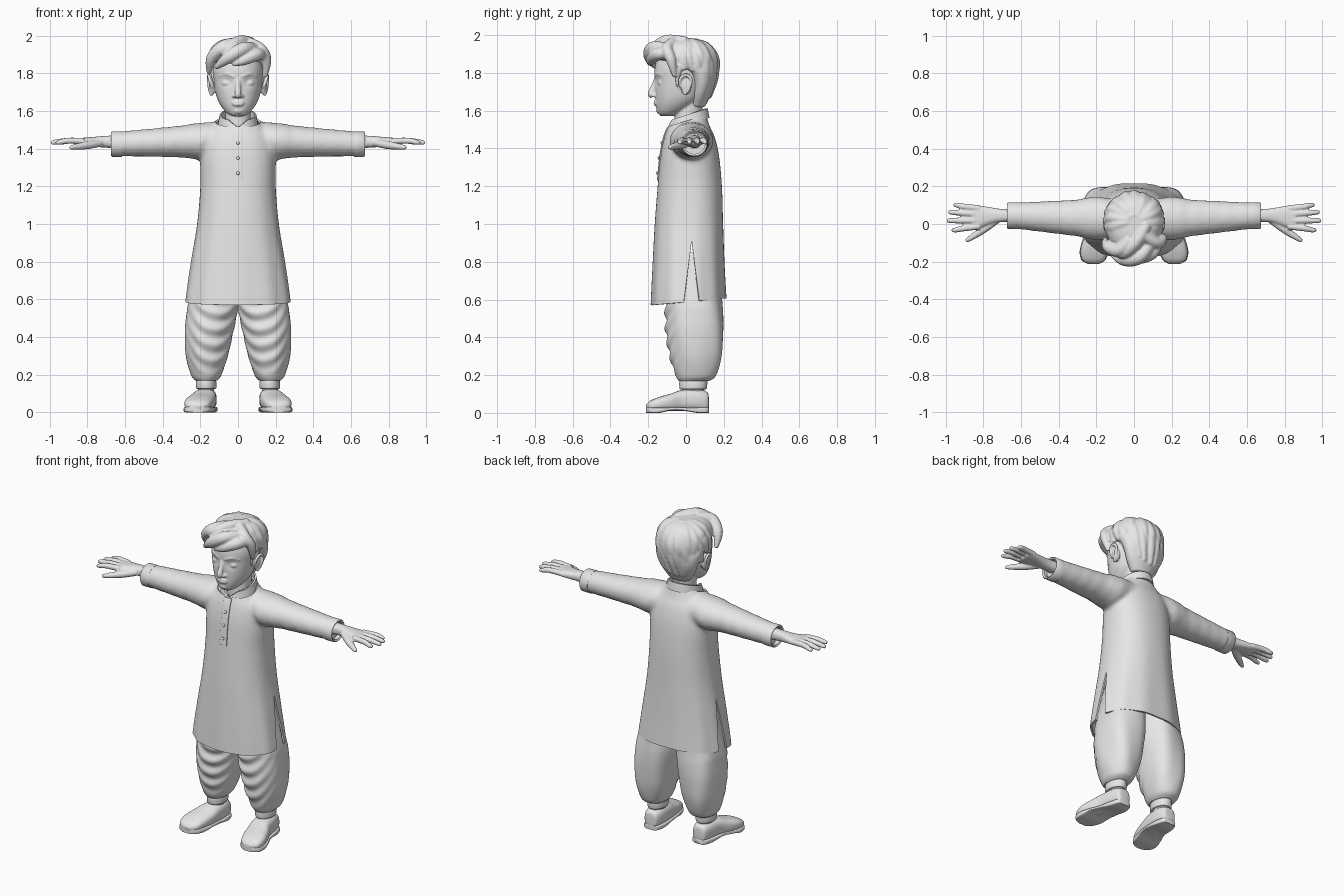
import bpy, bmesh, random
from math import sin, cos, pi, exp, radians, copysign
from mathutils import Vector, Matrix

random.seed(4)
if "Cube" in bpy.data.objects:
    bpy.data.objects.remove(bpy.data.objects["Cube"])

clay = bpy.data.materials.new("light_grey")
clay.use_nodes = True
clay.diffuse_color = (0.8, 0.8, 0.8, 1)
clay.node_tree.nodes["Principled BSDF"].inputs["Base Color"].default_value = (0.8, 0.8, 0.8, 1)


def resample(rows, steps):
    """Catmull-Rom through rows of numbers."""
    out = []
    for i in range(len(rows) - 1):
        p = [rows[max(0, min(len(rows) - 1, i + k))] for k in (-1, 0, 1, 2)]
        for s in range(steps):
            t = s / steps
            out.append([b + 0.5 * t * (c - a + t * (2*a - 5*b + 4*c - d + t * (3*(b - c) + d - a)))
                        for a, b, c, d in zip(*p)])
    return out + [list(rows[-1])]


def skin(bm, rings):
    loops = [[bm.verts.new(co) for co in ring] for ring in rings]
    n = len(loops[0])
    for lo, hi in zip(loops, loops[1:]):
        for i in range(n):
            j = (i + 1) % n
            bm.faces.new((lo[i], lo[j], hi[j], hi[i]))
    bm.faces.new(loops[0][::-1])
    bm.faces.new(loops[-1])


def loft(bm, rows, axis="z", n=32, steps=4, power=2.0, bulge=None):
    """Rows hold: position on the axis, then low and high extents of both cross directions."""
    rings = []
    for t, a0, a1, b0, b1 in resample(rows, steps):
        ring = []
        for i in range(n):
            ang = 2 * pi * i / n
            k = bulge(ang, t) if bulge else 1
            u, v = (copysign(abs(w) ** (2 / power), w) * k / 2 for w in (cos(ang), sin(ang)))
            a, b = (a0 + a1) / 2 + (a1 - a0) * u, (b0 + b1) / 2 + (b1 - b0) * v
            ring.append({"z": (a, b, t), "x": (t, a, b), "y": (a, t, b)}[axis])
        rings.append(ring)
    skin(bm, rings)


def tube(bm, pts, n=12, steps=5):
    """Tapered tube through points of x, y, z, radius."""
    path = resample(pts, steps)
    locs = [Vector(p[:3]) for p in path]
    side, rings = Vector((0.31, 0.52, 0.8)), []
    for i, p in enumerate(path):
        t = (locs[min(i + 1, len(locs) - 1)] - locs[max(i - 1, 0)]).normalized()
        side = (side - t * side.dot(t)).normalized()
        up = t.cross(side)
        rings.append([locs[i] + (side * cos(2*pi*k/n) + up * sin(2*pi*k/n)) * p[3] for k in range(n)])
    skin(bm, rings)


def ball(bm, c, r):
    bmesh.ops.create_uvsphere(bm, u_segments=20, v_segments=12, radius=1,
                              matrix=Matrix.Translation(c) @ Matrix.Diagonal((*r, 1)))


def bake(ob, angle=50):
    dg = bpy.context.evaluated_depsgraph_get()
    ob.data = bpy.data.meshes.new_from_object(ob.evaluated_get(dg))
    ob.modifiers.clear()
    ob.data.materials.clear()
    ob.data.materials.append(clay)
    bpy.ops.object.select_all(action="DESELECT")
    ob.select_set(True)
    bpy.context.view_layer.objects.active = ob
    bpy.ops.object.shade_smooth_by_angle(angle=radians(angle))


def finish(name, bm, voxel=0, relax=0, mirror=False):
    bmesh.ops.recalc_face_normals(bm, faces=bm.faces[:])
    me = bpy.data.meshes.new(name)
    bm.to_mesh(me)
    bm.free()
    ob = bpy.data.objects.new(name, me)
    bpy.context.collection.objects.link(ob)
    if mirror:
        ob.modifiers.new("Mirror", "MIRROR").use_mirror_merge = False
    if voxel:
        m = ob.modifiers.new("Fuse", "REMESH")
        m.mode, m.voxel_size, m.use_smooth_shade = "VOXEL", voxel, True
    if relax:
        m = ob.modifiers.new("Relax", "SMOOTH")
        m.factor, m.iterations = 0.5, relax
    bake(ob)
    return ob


# Tunic: body and sleeves fused, then hem, neck hole and side slits cut
bm = bmesh.new()
body = [(.5, .29, -.188, .225), (.6, .282, -.184, .217), (.8, .25, -.175, .205), (1, .217, -.165, .197),
        (1.2, .2, -.15, .19), (1.36, .2, -.135, .175), (1.46, .185, -.115, .152),
        (1.52, .14, -.093, .125), (1.58, .09, -.075, .105)]
loft(bm, [(z, -r, r, f, b) for z, r, f, b in body], n=88, steps=6, power=2.3,
     bulge=lambda a, z: 1 + .011 * sin(11 * a) * max(0, min(1, (1.15 - z) / .5)))
sleeve = [(.04, -.06, .12, 1.38, 1.545), (.2, -.085, .145, 1.345, 1.537), (.3, -.066, .13, 1.353, 1.523),
          (.45, -.047, .122, 1.357, 1.507), (.64, -.024, .113, 1.36, 1.49)]
for s in (1, -1):
    loft(bm, [(s * x, *r) for x, *r in sleeve], axis="x", steps=8,
         bulge=lambda a, x: 1 + .012 * sin(abs(x) * 75 + 2 * sin(a)))
tunic = finish("tunic", bm, voxel=.012, relax=6)
bm = bmesh.new()
bm.from_mesh(tunic.data)


def cut(co, no, keep, **clear):
    faces = [f for f in bm.faces if keep(f.calc_center_median())]
    geom = {g for f in faces for g in (*f.verts, *f.edges, f)}
    bmesh.ops.bisect_plane(bm, geom=list(geom), plane_co=co, plane_no=no, **clear)


cut((0, 0, .587), (0, -.09, 1), lambda c: c.z < .75, clear_inner=True)
cut((0, 0, 1.545), (0, -.3, 1), lambda c: abs(c.x) < .15 and c.z > 1.45, clear_outer=True)
for s in (1, -1):
    cut((0, .03, .91), (0, 1, s * .13), lambda c: c.z < .95)
slit = [f for f in bm.faces if abs(f.calc_center_median().y - .03) < (.91 - f.calc_center_median().z) * .13]
bmesh.ops.delete(bm, geom=slit, context="FACES")
bm.to_mesh(tunic.data)
bm.free()
m = tunic.modifiers.new("Cloth", "SOLIDIFY")
m.thickness, m.offset = .01, -1
bake(tunic)

# Hollow sleeve cuffs
bm = bmesh.new()
outer, inner = (-.027, .115, 1.356, 1.492), (-.012, .1, 1.371, 1.477)
loft(bm, [(.615, *outer), (.668, *outer), (.674, -.022, .11, 1.361, 1.487), (.668, *inner), (.645, *inner)],
     axis="x", n=40, steps=1)
finish("sleeve_cuffs", bm, mirror=True)

# Standing collar with a front opening
bm = bmesh.new()
rings = []
for i in range(49):
    t, gap = i / 48, .1
    a = -pi / 2 + gap + t * (2 * pi - 2 * gap)
    low = 1.53 + .032 * sin(a)
    high = low + .05 * min(1, .45 + 7 * min(t, 1 - t))
    rings.append([(r * cos(a), .012 + r * 1.06 * sin(a), z)
                  for r, z in ((.106, low), (.097, high), (.087, high), (.092, low))])
skin(bm, rings)
finish("collar", bm)

# Front placket and buttons
bm = bmesh.new()
loft(bm, [(z, -.025, .025, y, y + .03) for z, y in ((1.23, -.154), (1.36, -.141), (1.46, -.121), (1.51, -.102))],
     n=24, power=8)
for z, y in ((1.27, -.152), (1.35, -.143), (1.43, -.128)):
    ball(bm, (0, y, z), (.009, .007, .009))
finish("placket", bm)


# Baggy trousers with draped folds
def drape(a, z):
    d = (a + pi / 2 + .3 + pi) % (2 * pi) - pi
    front = exp(-d * d)
    fade = max(0, min(1, (z - .17) / .1))
    return 1 + fade * (.05 * front * sin((z - .07 * d * d) * 75) + .025 * (1 - front) * sin(5 * a + z * 8))


bm = bmesh.new()
loft(bm, [(.17, .11, .228, -.04, .125), (.2, .087, .25, -.055, .16), (.3, .053, .275, -.085, .19),
          (.42, .028, .282, -.105, .2), (.52, .008, .276, -.108, .198), (.6, 0, .262, -.11, .19),
          (.85, -.01, .195, -.11, .165)], n=72, steps=12, power=2.2, bulge=drape)
loft(bm, [(.125, .122, .217, -.03, .105), (.13, .115, .223, -.034, .11), (.16, .115, .223, -.036, .113),
          (.185, .12, .218, -.03, .11)], n=40, steps=3)
finish("trousers", bm, mirror=True)

# Ankles
bm = bmesh.new()
loft(bm, [(.06, .125, .215, -.03, .1), (.15, .13, .21, -.02, .095)])
finish("ankles", bm, mirror=True)

# Shoes with soles and heels
upper = [(.121, .15, .19, .03, .08), (.112, .128, .212, .01, .11), (.06, .114, .228, .01, .125),
         (-.02, .115, .243, .01, .122), (-.08, .122, .268, .01, .102), (-.14, .135, .284, .01, .085),
         (-.19, .155, .276, .01, .064), (-.212, .188, .24, .018, .042)]
bm = bmesh.new()
loft(bm, upper, axis="y", n=40, steps=5, power=2.7)
finish("shoe_uppers", bm, mirror=True)
bm = bmesh.new()
loft(bm, [(y, a - .004, b + .004, .012 if -.1 < y < .03 else 0, .03) for y, a, b, *_ in upper],
     axis="y", n=32, steps=5, power=6)
finish("shoe_soles", bm, mirror=True)

# Hands
bm = bmesh.new()
loft(bm, [(.6, .008, .082, 1.4, 1.472), (.7, .01, .08, 1.405, 1.468), (.76, 0, .088, 1.41, 1.463),
          (.82, -.022, .098, 1.415, 1.458), (.86, -.027, .098, 1.421, 1.455)], axis="x", n=28, power=2.4)
for y0, x1, y1 in ((.083, .958, .1), (.052, .985, .062), (.018, .993, .018), (-.013, .968, -.032)):
    tube(bm, [(.82, y0, 1.44, .017), (.9, (y0 + y1) / 2, 1.442, .0165), (x1 - .02, y1, 1.434, .0135),
              (x1, y1, 1.43, .009)])
tube(bm, [(.73, .02, 1.43, .02), (.8, -.03, 1.418, .021), (.86, -.07, 1.41, .016), (.892, -.09, 1.405, .01)])
finish("hands", bm, voxel=.005, relax=3, mirror=True)


# Head with face features and ears
def socket(a, z):
    dips = sum(exp(-((cos(a) - s * .42) / .2) ** 2) for s in (1, -1)) if sin(a) < 0 else 0
    return 1 - .07 * dips * exp(-((z - 1.752) / .024) ** 2)


bm = bmesh.new()
skull = [(1.572, .03, -.135, -.07), (1.588, .058, -.148, -.03), (1.62, .086, -.157, .03), (1.66, .108, -.161, .075),
         (1.71, .122, -.163, .1), (1.76, .13, -.165, .12), (1.82, .135, -.166, .13), (1.88, .122, -.15, .12),
         (1.93, .09, -.11, .09), (1.95, .04, -.06, .04)]
loft(bm, [(z, -r, r, f, b) for z, r, f, b in skull], n=72, steps=6, power=2.15, bulge=socket)
loft(bm, [(1.46, -.075, .075, -.06, .09), (1.56, -.068, .068, -.06, .085), (1.66, -.07, .07, -.05, .09)])
tube(bm, [(0, -.152, 1.775, .014), (0, -.17, 1.73, .014), (0, -.185, 1.69, .018), (0, -.178, 1.672, .012)])
ball(bm, (0, -.137, 1.602), (.03, .022, .02))
for z, r in ((1.65, .007), (1.637, .009)):
    tube(bm, [(-.04, -.142, 1.65, .004), (-.018, -.16, z, r), (.018, -.16, z, r), (.04, -.142, 1.65, .004)])
for s in (1, -1):
    ball(bm, (s * .018, -.168, 1.68), (.012, .014, .01))
    ball(bm, (s * .055, -.131, 1.748), (.031, .02, .02))
    tube(bm, [(s * .02, -.163, 1.782, .007), (s * .06, -.15, 1.797, .008), (s * .1, -.12, 1.785, .005)])
    ball(bm, (s * .135, 0, 1.735), (.018, .03, .05))
    tube(bm, [(s * .138, -.028, 1.725, .008), (s * .15, -.032, 1.765, .009), (s * .157, -.002, 1.79, .009),
              (s * .157, .027, 1.765, .009), (s * .15, .012, 1.71, .009), (s * .14, -.012, 1.685, .009)])
finish("head", bm, voxel=.0055, relax=3)

# Hair: a cap covered in swept locks
bm = bmesh.new()
cap = [(1.62, .065, .02, .1), (1.68, .108, .02, .13), (1.74, .135, .02, .15), (1.8, .15, -.01, .158),
       (1.84, .155, -.1, .16), (1.88, .152, -.165, .16), (1.93, .135, -.165, .145), (1.965, .1, -.12, .11),
       (1.982, .04, -.07, .05)]
loft(bm, [(z, -r, r, f, b) for z, r, f, b in cap], n=48)
for row, count in ((0, 13), (1, 11)):
    for k in range(count):
        start = radians(-15 + 210 * k / (count - 1)) + random.uniform(-.08, .08)
        end = -5 - 50 * max(0, sin(start)) + 28 * row
        pts = []
        for j, r in enumerate((.02, .032, .03, .012)):
            e = radians(78 + (end - 78) * j / 3)
            a = start + .16 * (j - 2) * (1 - .5 * row)
            out = cos(e * .6 if e < 0 else e) * (1 + .04 * row)
            pts.append((.145 * out * cos(a), .01 + .136 * out * sin(a),
                        1.832 + (.2 if e < 0 else .138) * sin(e), r * random.uniform(.85, 1.08)))
        tube(bm, pts)
# Forelocks swept across the brow, and sideburns
for lock in (
        [(.09, -.1, 1.93, .03), (.03, -.175, 1.93, .037), (-.05, -.19, 1.885, .034), (-.12, -.16, 1.83, .013)],
        [(.13, -.08, 1.9, .025), (.1, -.15, 1.9, .034), (.03, -.185, 1.87, .028), (-.03, -.19, 1.845, .01)],
        [(-.02, -.08, 1.96, .03), (-.08, -.14, 1.94, .035), (-.14, -.12, 1.88, .03), (-.155, -.08, 1.8, .012)],
        [(.05, -.06, 1.965, .03), (.12, -.1, 1.93, .03), (.15, -.08, 1.87, .028), (.145, -.06, 1.78, .01)],
        [(.07, 0, 1.965, .028), (.01, -.1, 1.97, .032), (-.06, -.155, 1.935, .03), (-.13, -.14, 1.9, .012)]):
    tube(bm, lock)
for s in (1, -1):
    tube(bm, [(s * .13, -.03, 1.84, .025), (s * .128, -.045, 1.78, .014), (s * .124, -.045, 1.72, .005)])
finish("hair", bm, voxel=.0065, relax=2)
